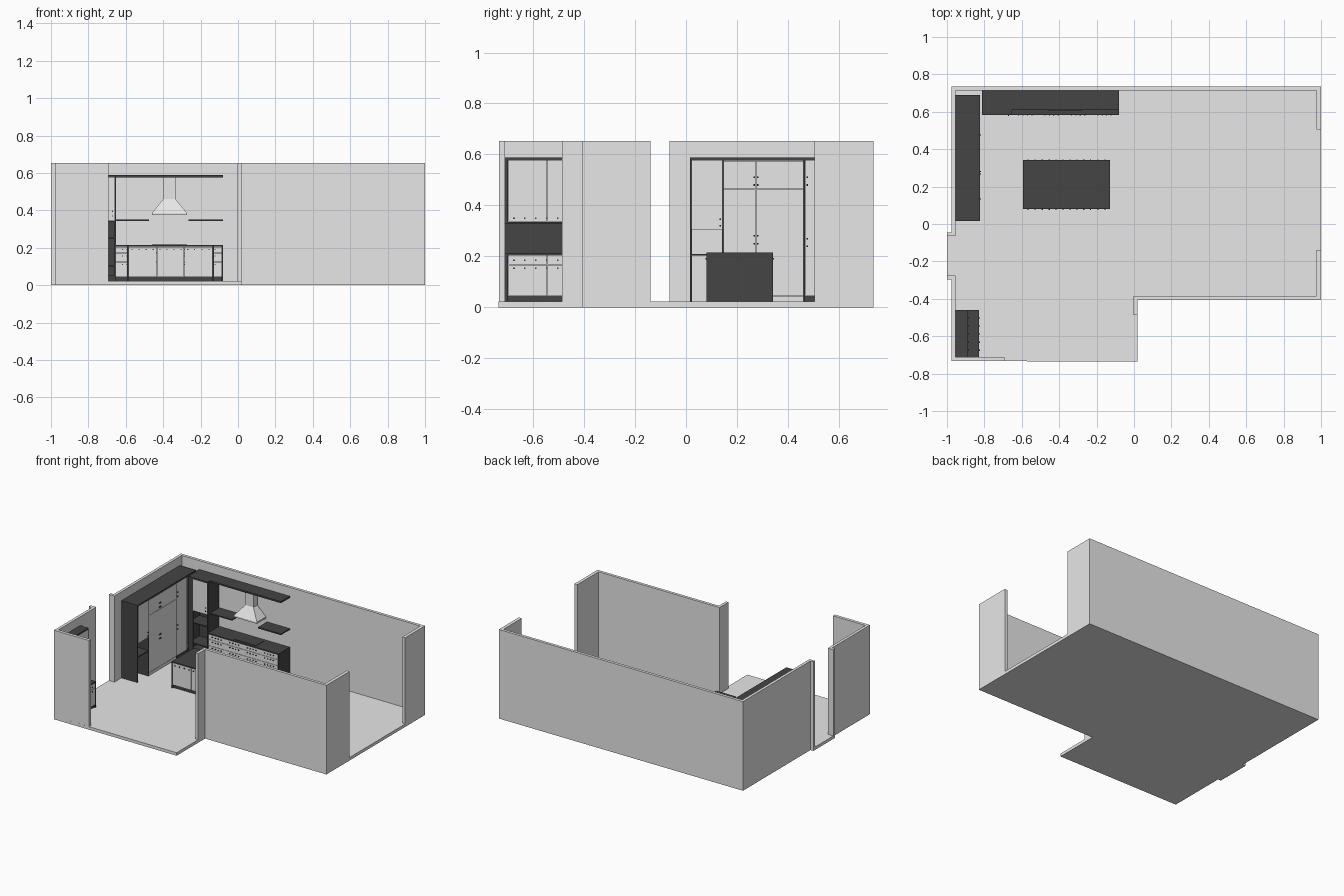
import bpy, bmesh

if "Cube" in bpy.data.objects:
    bpy.data.objects.remove(bpy.data.objects["Cube"])

def material(name, v):
    m = bpy.data.materials.new(name)
    m.diffuse_color = (v, v, v, 1)
    m.use_nodes = True
    m.node_tree.nodes["Principled BSDF"].inputs["Base Color"].default_value = m.diffuse_color
    return m

LIGHT = material("light_grey", 0.8)
DARK = material("dark_grey", 0.058)

def finish(name, bm, mat):
    bmesh.ops.recalc_face_normals(bm, faces=bm.faces)
    me = bpy.data.meshes.new(name)
    bm.to_mesh(me)
    bm.free()
    me.materials.append(mat)
    ob = bpy.data.objects.new(name, me)
    bpy.context.collection.objects.link(ob)
    return ob

def extrude(name, pts, z0, z1, mat):
    bm = bmesh.new()
    f = bm.faces.new([bm.verts.new((x, y, z0)) for x, y in pts])
    r = bmesh.ops.extrude_face_region(bm, geom=[f])
    bmesh.ops.translate(bm, vec=(0, 0, z1 - z0),
                        verts=[g for g in r["geom"] if isinstance(g, bmesh.types.BMVert)])
    return finish(name, bm, mat)

def boxes(name, items, mat):
    """One object made of boxes given as (x0, x1, y0, y1, z0, z1)."""
    bm = bmesh.new()
    for x0, x1, y0, y1, z0, z1 in items:
        vs = bmesh.ops.create_cube(bm, size=1)["verts"]
        for v in vs:
            v.co = ((x0 + x1) / 2 + v.co.x * (x1 - x0),
                    (y0 + y1) / 2 + v.co.y * (y1 - y0),
                    (z0 + z1) / 2 + v.co.z * (z1 - z0))
    return finish(name, bm, mat)

def knobs(name, centres):
    r = 0.003
    boxes(name, [(x - r, x + r, y - r, y + r, z - r, z + r) for x, y, z in centres], DARK)

F, H = 0.022, 0.652          # floor top, wall top
P = 0.045                    # plinth top
C0, C1 = 0.206, 0.215        # counter
T0, T1 = 0.576, 0.588        # cabinet top panels
G = 0.001                    # half gap between doors

# Room
extrude("floor", [(-0.976, -0.733), (0.018, -0.735), (0.018, -0.406), (1, -0.406), (1, 0.735),
                  (-0.976, 0.735), (-0.976, -0.045), (-1, -0.045), (-1, -0.297), (-0.976, -0.297)],
        0, F, LIGHT)
extrude("back_wall", [(-1, -0.064), (-0.955, -0.064), (-0.955, 0.714), (0.976, 0.714),
                      (0.976, 0.505), (1, 0.505), (1, 0.735), (-0.976, 0.735),
                      (-0.976, -0.045), (-1, -0.045)], F, H, LIGHT)
extrude("front_left_wall", [(-1, -0.275), (-0.955, -0.275), (-0.955, -0.711), (-0.692, -0.711),
                            (-0.692, -0.733), (-0.976, -0.733), (-0.976, -0.297), (-1, -0.297)],
        F, H, LIGHT)
extrude("front_right_wall", [(1, -0.139), (0.976, -0.139), (0.976, -0.385), (-0.003, -0.385),
                             (-0.003, -0.487), (0.018, -0.487), (0.018, -0.406), (1, -0.406)],
        F, H, LIGHT)

# Tall run on the left wall
L, R = -0.954, -0.824
boxes("tall_run_panels",
      [(L, R, y, y + 0.007, F, T0) for y in (0.016, 0.142, 0.460, 0.683)]
      + [(L, R, 0.016, 0.69, T0, T1),
         (L, R, 0.023, 0.142, C0 - 0.003, C0 + 0.004),      # desk shelf
         (L, R - 0.008, 0.467, 0.683, F, P)], DARK)         # plinth
boxes("tall_run_doors",
      [(R - 0.007, R, 0.023 + G, 0.142 - G, 0.305, T0),
       (L, R - 0.007, 0.023, 0.142, 0.305, 0.311),
       (R - 0.007, R, 0.467 + G, 0.59, P, T0)]
      + [(R - 0.007, R, a + G, b - G, z0 + G, z1 - G)
         for a, b in ((0.149, 0.274), (0.274, 0.460))
         for z0, z1 in ((F, P), (P, 0.463), (0.463, T0))], LIGHT)
knobs("tall_run_knobs",
      [(R + 0.003, y, z) for y in (0.267, 0.281) for z in (0.51, 0.48, 0.28, 0.25)]
      + [(R + 0.003, 0.134, z) for z in (0.345, 0.32)]
      + [(R + 0.003, 0.475, z) for z in (0.51, 0.48, 0.27, 0.24)])

# Corner cabinet with open shelves below a door
A, B, Y0, Y1 = -0.813, -0.652, 0.583, 0.713
boxes("corner_cabinet_panels",
      [(A, A + 0.04, Y0, Y0 + 0.008, F, T0), (A, A + 0.007, Y0 + 0.008, Y1, F, T0),
       (B - 0.007, B, Y0, Y1, F, T0), (A, B, Y0, Y1, T0, T1),
       (A + 0.007, B - 0.007, Y1 - 0.008, Y1, F, 0.345),
       (A + 0.04, B - 0.007, Y0 + 0.008, Y0 + 0.014, F, P)]
      + [(A + 0.007, B - 0.007, Y0 + 0.008, Y1 - 0.008, z, z + 0.007)
         for z in (P, 0.10, 0.25, 0.338)], DARK)
boxes("corner_cabinet_door", [(A + 0.041, B - 0.008, Y0, Y0 + 0.007, 0.346, T0)], LIGHT)
knobs("corner_cabinet_knobs", [(B - 0.018, Y0 - 0.003, z) for z in (0.37, 0.395)])

# Base run along the back wall
E = -0.08
boxes("back_counter", [(B, E, Y0, Y1, C0, C1), (E - 0.007, E, Y0, Y1, F, C0),
                       (B, E - 0.007, Y0 + 0.01, Y0 + 0.016, F, P)], DARK)
boxes("cooktop", [(-0.46, -0.273, 0.60, 0.69, C1, C1 + 0.003)], DARK)
W = (E - 0.007 - B) / 4
rows = ((P, 0.125), (0.125, 0.17), (0.17, C0))
boxes("back_drawers", [(B + i * W + G, B + (i + 1) * W - G, Y0 + 0.003, Y0 + 0.01, a + G, b - G)
                       for i in range(4) for a, b in rows], LIGHT)
knobs("back_drawer_knobs", [(B + (i + t) * W, Y0, b - 0.015)
                            for i in range(4) for t in (0.25, 0.42, 0.58, 0.75) for a, b in rows])

# Upper shelves and hood
boxes("upper_shelves", [(B, E, 0.61, Y1, T0, T1), (B, -0.475, 0.61, Y1, 0.342, 0.351),
                        (-0.265, E, 0.61, Y1, 0.342, 0.351)], DARK)
bm = bmesh.new()
rings = []
for x0, x1, y0, y1, z in ((-0.46, -0.273, 0.608, Y1, 0.374), (-0.46, -0.273, 0.608, Y1, 0.386),
                          (-0.40, -0.334, 0.655, 0.70, 0.46), (-0.40, -0.334, 0.655, 0.70, T0)):
    rings.append([bm.verts.new(p) for p in ((x0, y0, z), (x1, y0, z), (x1, y1, z), (x0, y1, z))])
for a, b in zip(rings, rings[1:]):
    for i in range(4):
        bm.faces.new((a[i], a[(i + 1) % 4], b[(i + 1) % 4], b[i]))
bm.faces.new(rings[0])
bm.faces.new(rings[-1])
finish("hood", bm, LIGHT)

# Island, with drawers on both long sides
X0, X1, I0, I1 = -0.594, -0.128, 0.08, 0.342
boxes("island_body", [(X0, X1, I0, I1, C0, C1),
                      (X0, X0 + 0.01, I0, I1, F, C0), (X1 - 0.01, X1, I0, I1, F, C0),
                      (X0 + 0.01, X1 - 0.01, I0 + 0.01, I0 + 0.016, F, P),
                      (X0 + 0.01, X1 - 0.01, I1 - 0.016, I1 - 0.01, F, P),
                      (X0 + 0.01, X1 - 0.01, I0 + 0.01, I1 - 0.01, P, P + 0.004)], DARK)
W = (X1 - X0 - 0.02) / 3
for side, y in (("front", I0 + 0.002), ("back", I1 - 0.009)):
    boxes("island_doors_" + side, [(X0 + 0.01 + i * W + G, X0 + 0.01 + (i + 1) * W - G,
                                    y, y + 0.007, P, C0 - G) for i in range(3)], LIGHT)
    ky = I0 - 0.001 if side == "front" else I1 + 0.001
    knobs("island_knobs_" + side, [(X0 + 0.01 + (i + t) * W, ky, 0.19)
                                   for i in range(3) for t in (0.12, 0.37, 0.63, 0.88)])

# Small cabinet by the front left corner
S0, S1, U, D = -0.710, -0.46, -0.888, -0.829
boxes("side_cabinet_panels",
      [(L, U, S0, S1, T0, T1), (L, U, S0, S1, 0.328, 0.335), (L, D, S0, S1, C0 - 0.002, C1 - 0.002),
       (L, L + 0.008, S0, S1, C1 - 0.002, 0.328),                     # splashback
       (L, D - 0.01, S0 + 0.01, S1 - 0.007, F, P)]
      + [(L, x, a, b, z0, z1) for x, z0, z1 in ((U, 0.335, T0), (D, F, C0 - 0.002))
         for a, b in ((S0, S0 + 0.012), (S1 - 0.007, S1))], DARK)
spans = ((S0 + 0.012, -0.545), (-0.545, S1 - 0.007))
boxes("side_cabinet_doors", [(x - 0.007, x, a + G, b - G, z0, z1) for a, b in spans
                             for x, z0, z1 in ((U, 0.336, T0), (D, P, 0.168 - G),
                                               (D, 0.168 + G, C0 - 0.003))], LIGHT)
knobs("side_cabinet_knobs", [(x + 0.002, -0.675 + 0.043 * i, z) for i in range(5)
                             for x, z in ((U, 0.35), (D, 0.185), (D, 0.153))])
